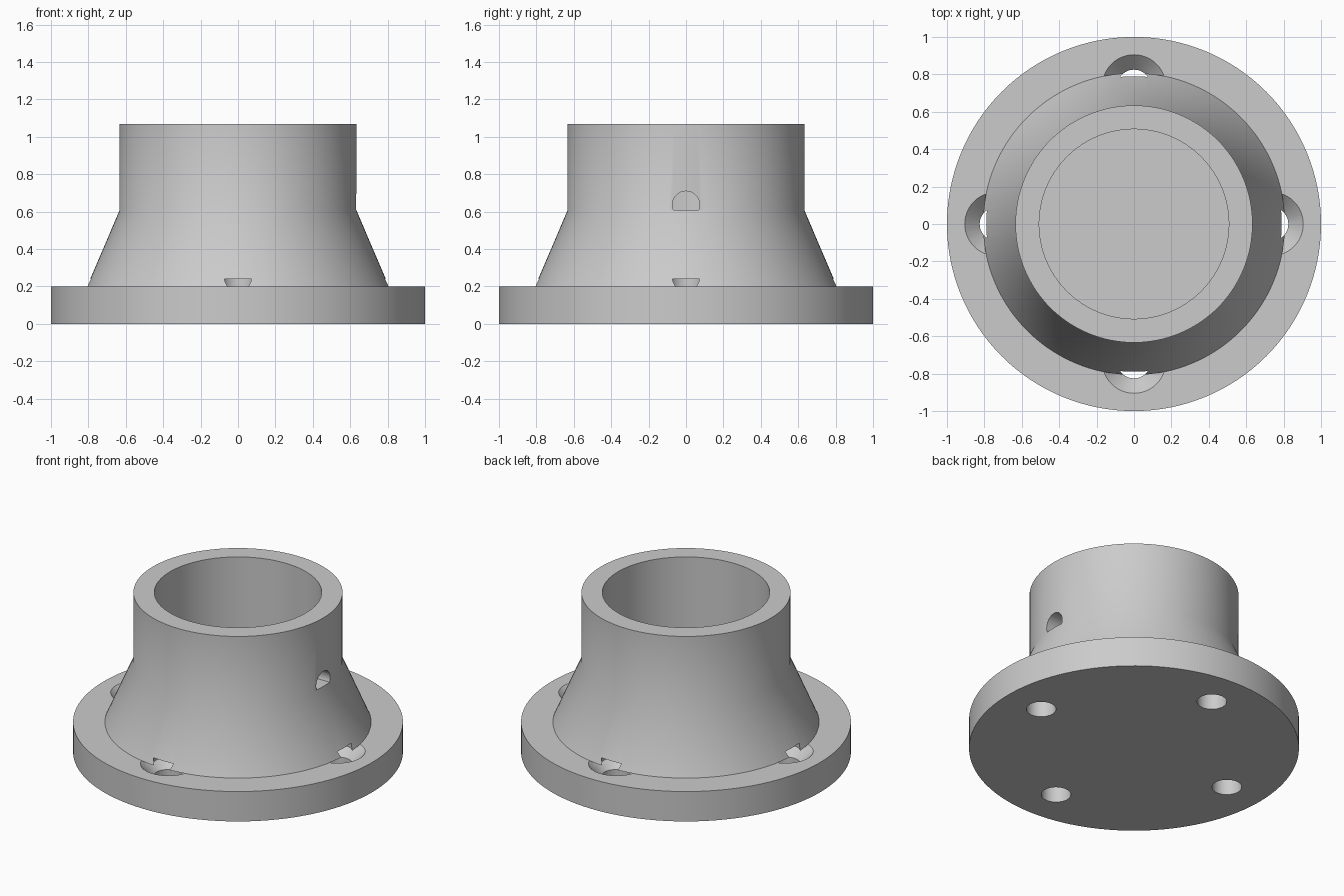
import bpy, bmesh, math
from mathutils import Matrix, Vector

cube = bpy.data.objects.get("Cube")
if cube:
    bpy.data.objects.remove(cube, do_unlink=True)

FLANGE_TOP = 0.2
CONE_TOP = 0.605
BOLT_CIRCLE = 0.735

# One plain grey material
grey = bpy.data.materials.new("light_grey")
grey.use_nodes = True
colour = (0.6, 0.6, 0.6, 1.0)
grey.diffuse_color = colour
grey.node_tree.nodes["Principled BSDF"].inputs["Base Color"].default_value = colour


def finish(name, bm):
    """Turn a bmesh into a linked object with outward normals."""
    bmesh.ops.remove_doubles(bm, verts=bm.verts, dist=1e-5)
    bmesh.ops.recalc_face_normals(bm, faces=bm.faces)
    mesh = bpy.data.meshes.new(name)
    bm.to_mesh(mesh)
    bm.free()
    mesh.materials.append(grey)
    obj = bpy.data.objects.new(name, mesh)
    bpy.context.collection.objects.link(obj)
    return obj


def lathe(name, profile, steps):
    """Spin an (r, z) profile about the z axis."""
    bm = bmesh.new()
    verts = [bm.verts.new((r, 0, z)) for r, z in profile]
    edges = [bm.edges.new(pair) for pair in zip(verts, verts[1:])]
    bmesh.ops.spin(bm, geom=verts + edges, cent=(0, 0, 0), axis=(0, 0, 1),
                   angle=math.tau, steps=steps, use_duplicate=False)
    return finish(name, bm)


# Flange, tapered hub and blind bore as one turned body
body = lathe("flanged_socket", [
    (0, 0), (1, 0), (1, FLANGE_TOP), (0.807, FLANGE_TOP), (0.634, CONE_TOP),
    (0.634, 1.067), (0.507, 1.067), (0.507, FLANGE_TOP), (0, FLANGE_TOP)], 128)

cutters = []

# Four countersunk bolt holes that bite into the foot of the hub
for i in range(4):
    angle = i * math.pi / 2
    hole = lathe(f"bolt_hole_cutter_{i + 1}", [
        (0, -0.1), (0.09, -0.1), (0.09, 0.12), (0.17, FLANGE_TOP),
        (0.09, FLANGE_TOP), (0.09, 0.24), (0, 0.24)], 48)
    hole.location = (BOLT_CIRCLE * math.cos(angle), BOLT_CIRCLE * math.sin(angle), 0)
    cutters.append(hole)

# Set screw hole through the left wall, flat where it meets the taper
bm = bmesh.new()
outline = []
for i in range(48):
    a = math.tau * i / 48
    z = 0.636 + 0.073 * math.sin(a)
    if z > CONE_TOP:
        outline.append(bm.verts.new((0.3, 0.073 * math.cos(a), z)))
face = bm.faces.new(outline)
extruded = bmesh.ops.extrude_face_region(bm, geom=[face])
moved = [g for g in extruded["geom"] if isinstance(g, bmesh.types.BMVert)]
bmesh.ops.translate(bm, verts=moved, vec=(0.5, 0, 0))
if face.is_valid and not any(len(e.link_faces) == 2 for e in face.edges):
    bm.faces.remove(face)
cutters.append(finish("set_screw_cutter", bm))

# Cut the holes and bake the result
for cutter in cutters:
    cutter.hide_render = True
    mod = body.modifiers.new(cutter.name, 'BOOLEAN')
    mod.operation = 'DIFFERENCE'
    mod.solver = 'EXACT'
    mod.object = cutter

bpy.context.view_layer.update()
graph = bpy.context.evaluated_depsgraph_get()
cut_mesh = bpy.data.meshes.new_from_object(body.evaluated_get(graph))
body.modifiers.clear()
body.data = cut_mesh
for cutter in cutters:
    bpy.data.objects.remove(cutter, do_unlink=True)

# Smooth round walls with crisp rims
bpy.ops.object.select_all(action='DESELECT')
body.select_set(True)
bpy.context.view_layer.objects.active = body
bpy.ops.object.shade_smooth_by_angle(angle=math.radians(30))
